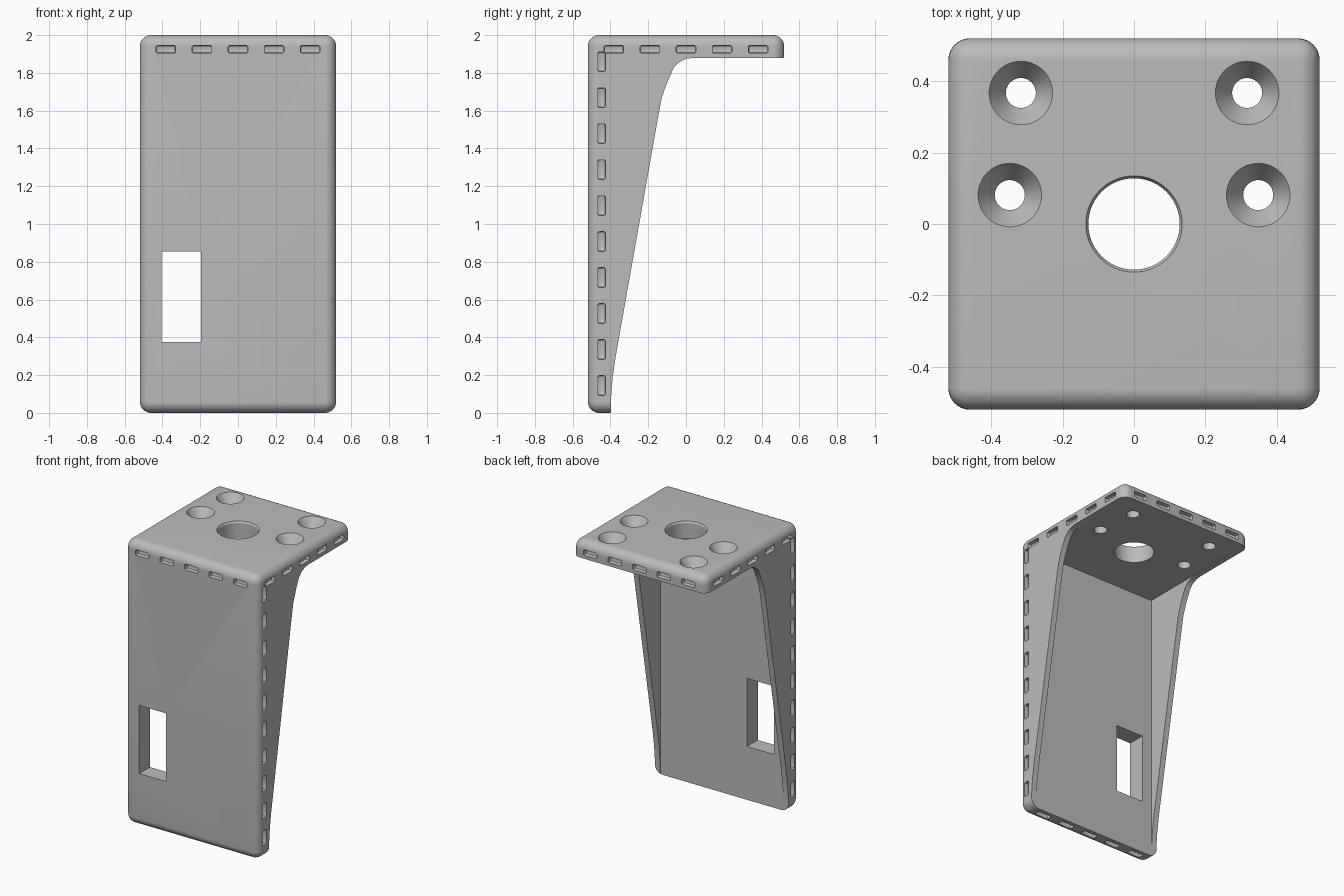
import bpy
import bmesh
from math import cos, sin, radians, tau
from mathutils import Matrix

default_cube = bpy.data.objects.get("Cube")
if default_cube:
    bpy.data.objects.remove(default_cube, do_unlink=True)

HALF, HEIGHT, WALL, ROUND = 0.52, 2.0, 0.12, 0.06
GUSSET = 0.04
CEILING = HEIGHT - WALL
INNER_Y = -HALF + WALL


def make_object(name, bm):
    bmesh.ops.recalc_face_normals(bm, faces=bm.faces)
    mesh = bpy.data.meshes.new(name)
    bm.to_mesh(mesh)
    bm.free()
    obj = bpy.data.objects.new(name, mesh)
    bpy.context.collection.objects.link(obj)
    return obj


def add_box(bm, low, high, bevel=0, segments=1):
    centre = [(a + b) / 2 for a, b in zip(low, high)]
    size = [b - a for a, b in zip(low, high)]
    matrix = Matrix.Translation(centre) @ Matrix.Diagonal((*size, 1))
    verts = bmesh.ops.create_cube(bm, size=1, matrix=matrix)["verts"]
    if bevel:
        edges = list({e for v in verts for e in v.link_edges})
        bmesh.ops.bevel(bm, geom=edges, offset=bevel, segments=segments,
                        profile=0.5, affect='EDGES')


def add_turned(bm, x, y, profile, sides=48):
    """Closed solid of revolution about a vertical axis."""
    rings = [[bm.verts.new((x + r * cos(tau * i / sides), y + r * sin(tau * i / sides), z))
              for i in range(sides)] for r, z in profile]
    for a, b in zip(rings, rings[1:]):
        for i in range(sides):
            j = (i + 1) % sides
            bm.faces.new((a[i], a[j], b[j], b[i]))
    bm.faces.new(rings[0])
    bm.faces.new(rings[-1])


def add_slot(bm, centre, half_size):
    add_box(bm, [c - h for c, h in zip(centre, half_size)],
            [c + h for c, h in zip(centre, half_size)], 0.008, 2)


# Rounded outer block
bm = bmesh.new()
add_box(bm, (-HALF, -HALF, 0), (HALF, HALF, HEIGHT), ROUND, 8)
bracket = make_object("angle_bracket", bm)
cutters = []

# Hollow between the two side gussets
bm = bmesh.new()
add_box(bm, (-HALF + GUSSET, INNER_Y, -0.2), (HALF - GUSSET, 0.7, CEILING + 0.001))
cutters.append(make_object("cavity_cutter", bm))

# Sloping side outline of the gussets
outline = [(0.7, CEILING), (0.04, CEILING), (0.0, 1.875), (-0.035, 1.858),
           (-0.063, 1.83), (-0.1, 1.75), (-0.128, 1.67), (-0.147, 1.57),
           (-0.372, 0.3), (-0.388, 0.19), (-0.397, 0.08), (-0.398, -0.2), (0.7, -0.2)]
bm = bmesh.new()
face = bm.faces.new([bm.verts.new((-0.7, y, z)) for y, z in outline])
moved = bmesh.ops.extrude_face_region(bm, geom=[face])["geom"]
bmesh.ops.translate(bm, vec=(1.4, 0, 0),
                    verts=[v for v in moved if isinstance(v, bmesh.types.BMVert)])
cutters.append(make_object("gusset_outline_cutter", bm))

# Rectangular window in the upright
bm = bmesh.new()
add_box(bm, (-0.405, -0.7, 0.375), (-0.195, -0.3, 0.855))
cutters.append(make_object("window_cutter", bm))

# Large centre hole and four countersunk screw holes
bm = bmesh.new()
add_turned(bm, 0, 0, [(0.128, 1.7), (0.128, 1.988), (0.135, 2.0), (0.135, 2.1)], 64)
for side in (-1, 1):
    for x, y in ((0.317, 0.367), (0.348, 0.081)):
        add_turned(bm, side * x, y, [(0.042, 1.7), (0.042, 1.93), (0.089, 2.0), (0.089, 2.1)])
cutters.append(make_object("hole_cutter", bm))

# Shallow slots round the rim of the top plate and under the upright
LONG, THIN, DEEP = 0.052, 0.02, 0.03
rows = bmesh.new()
for i in range(-2, 3):
    p = i * 0.191
    for side in (-1, 1):
        add_slot(rows, (p, side * HALF, 1.925), (LONG, DEEP, THIN))
        add_slot(rows, (side * HALF, p, 1.925), (DEEP, LONG, THIN))
    add_slot(rows, (p, -0.447, 0), (LONG, THIN, DEEP))
cutters.append(make_object("row_slot_cutter", rows))

# Shallow slots up both sides of the upright
columns = bmesh.new()
for i in range(10):
    for side in (-1, 1):
        add_slot(columns, (side * HALF, -0.447, 0.145 + i * 0.1905), (DEEP, THIN, LONG))
cutters.append(make_object("column_slot_cutter", columns))

# Cut everything out of the block
for cutter in cutters:
    cutter.hide_render = True
    mod = bracket.modifiers.new(cutter.name, 'BOOLEAN')
    mod.operation = 'DIFFERENCE'
    mod.solver = 'EXACT'
    mod.object = cutter
bpy.context.view_layer.update()
result = bpy.data.meshes.new_from_object(
    bracket.evaluated_get(bpy.context.evaluated_depsgraph_get()))
bracket.modifiers.clear()
bracket.data = result
for cutter in cutters:
    bpy.data.objects.remove(cutter, do_unlink=True)

# Plain grey finish
grey = bpy.data.materials.new("plain_grey")
colour = (0.5, 0.5, 0.5, 1)
grey.diffuse_color = colour
grey.use_nodes = True
grey.node_tree.nodes["Principled BSDF"].inputs["Base Color"].default_value = colour
bracket.data.materials.clear()
bracket.data.materials.append(grey)

bpy.ops.object.select_all(action='DESELECT')
bracket.select_set(True)
bpy.context.view_layer.objects.active = bracket
bpy.ops.object.shade_smooth_by_angle(angle=radians(25))
